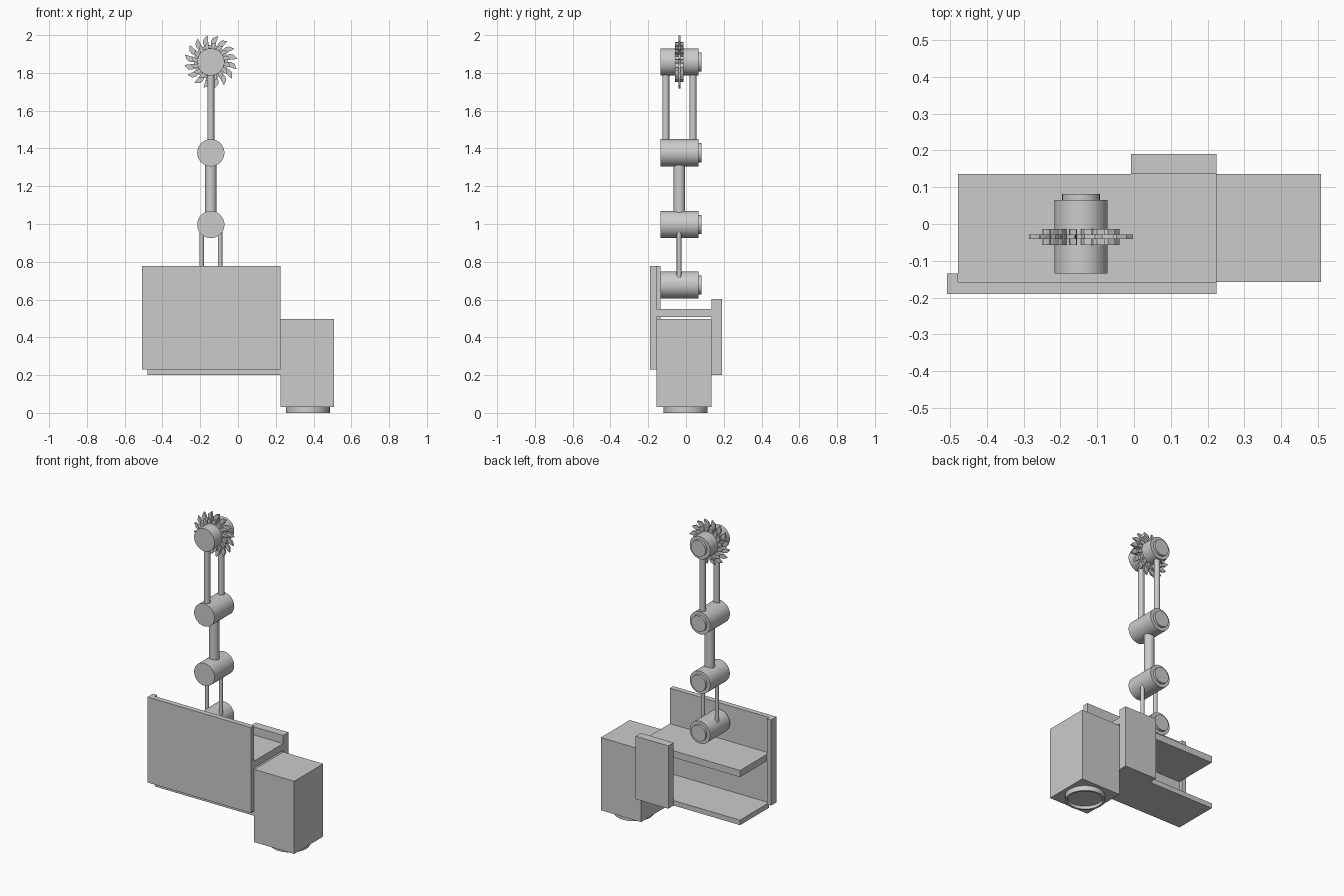
import bpy, bmesh
from math import sin, cos, tau, radians
from mathutils import Matrix, Vector

cube = bpy.data.objects.get("Cube")
if cube:
    bpy.data.objects.remove(cube, do_unlink=True)

grey = bpy.data.materials.new("light_grey")
grey.use_nodes = True
grey.diffuse_color = (0.6, 0.6, 0.6, 1)
grey.node_tree.nodes["Principled BSDF"].inputs["Base Color"].default_value = (0.6, 0.6, 0.6, 1)


def finish(name, bm, smooth=False):
    bmesh.ops.recalc_face_normals(bm, faces=bm.faces)
    mesh = bpy.data.meshes.new(name)
    bm.to_mesh(mesh)
    bm.free()
    mesh.materials.append(grey)
    obj = bpy.data.objects.new(name, mesh)
    bpy.context.collection.objects.link(obj)
    if smooth:
        bpy.ops.object.select_all(action='DESELECT')
        obj.select_set(True)
        bpy.context.view_layer.objects.active = obj
        bpy.ops.object.shade_smooth_by_angle(angle=radians(35))
    return obj


def box(name, low, high):
    low, high = Vector(low), Vector(high)
    bm = bmesh.new()
    bmesh.ops.create_cube(bm, size=1, matrix=Matrix.Translation((low + high) / 2)
                          @ Matrix.Diagonal((*(high - low), 1)))
    return finish(name, bm)


def lathe(name, profile, start, axis):
    """Revolve (radius, distance) points about an axis from start."""
    bm = bmesh.new()
    verts = [bm.verts.new((r, 0, d)) for r, d in profile]
    edges = [bm.edges.new(pair) for pair in zip(verts, verts[1:])]
    bmesh.ops.spin(bm, geom=verts + edges, cent=(0, 0, 0), axis=(0, 0, 1),
                   angle=tau, steps=40, use_merge=True)
    bmesh.ops.remove_doubles(bm, verts=bm.verts, dist=0.0001)
    turn = Vector((0, 0, 1)).rotation_difference(Vector(axis)).to_matrix().to_4x4()
    bm.transform(Matrix.Translation(start) @ turn)
    return finish(name, bm, True)


def rod(name, x, y, low, high, r):
    h = high - low
    return lathe(name, [(0, 0), (r, 0), (r, h), (0, h)], (x, y, low), (0, 0, 1))


def blade(name, centre, root, tip, half, teeth):
    """Toothed disc with curved teeth sweeping clockwise."""
    bm = bmesh.new()
    step = tau / teeth
    # one tooth as (share of tooth height, share of step)
    tooth = [(0, 0), (0.35, 0.0), (0.7, 0.2), (1, 0.7), (0.75, 0.72), (0.4, 0.68), (0, 0.6)]
    ring = []
    for i in range(teeth):
        for h, s in tooth:
            a, r = -(i + s) * step, root + h * (tip - root)
            ring.append(bm.verts.new((r * cos(a), -half, r * sin(a))))
    face = bm.faces.new(ring)
    made = bmesh.ops.extrude_face_region(bm, geom=[face])["geom"]
    bmesh.ops.translate(bm, vec=(0, 2 * half, 0),
                        verts=[v for v in made if isinstance(v, bmesh.types.BMVert)])
    bm.transform(Matrix.Translation(centre))
    return finish(name, bm)


# Base: front panel with side lip, two shelves, back plate
box("front_panel", (-0.508, -0.19, 0.23), (0.224, -0.157, 0.777))
box("panel_side_lip", (-0.508, -0.157, 0.23), (-0.478, -0.135, 0.777))
box("lower_shelf", (-0.478, -0.157, 0.2), (0.224, 0.136, 0.232))
box("upper_shelf", (-0.478, -0.157, 0.507), (0.224, 0.136, 0.55))
box("back_plate", (-0.008, 0.136, 0.2), (0.224, 0.19, 0.602))

# Side housing with a recessed round foot
box("side_housing", (0.224, -0.157, 0.032), (0.508, 0.136, 0.497))
lathe("round_foot", [(0, 0.04), (0.116, 0.04), (0.116, 0), (0.103, 0), (0.103, 0.02), (0, 0.02)],
      (0.37, -0.003, 0), (0, 0, 1))

# Arm joints, each with a smaller cap at the back
arm_x, mid_y = -0.144, -0.035
heights = [0.677, 0.997, 1.377, 1.858]
for i, z in enumerate(heights):
    lathe(f"joint_{i + 1}", [(0, 0), (0.072, 0), (0.072, 0.2), (0.051, 0.2), (0.051, 0.216), (0, 0.216)],
          (arm_x, -0.135, z), (0, 1, 0))

# Arm rods
for side, dx in (("right", -0.049), ("left", 0.049)):
    rod(f"lower_rod_{side}", arm_x + dx, mid_y - 0.002, heights[0], heights[1], 0.012)
rod("middle_rod", arm_x, mid_y, heights[1], heights[2], 0.031)
for side, dy in (("front", -0.072), ("back", 0.072)):
    rod(f"upper_rod_{side}", arm_x, mid_y + dy, heights[2], heights[3], 0.0185)

# Saw blades on the top joint
hub = (arm_x, mid_y, heights[3])
blade("outer_blade", hub, 0.09, 0.142, 0.006, 16)
blade("inner_blade", hub, 0.075, 0.106, 0.022, 16)
